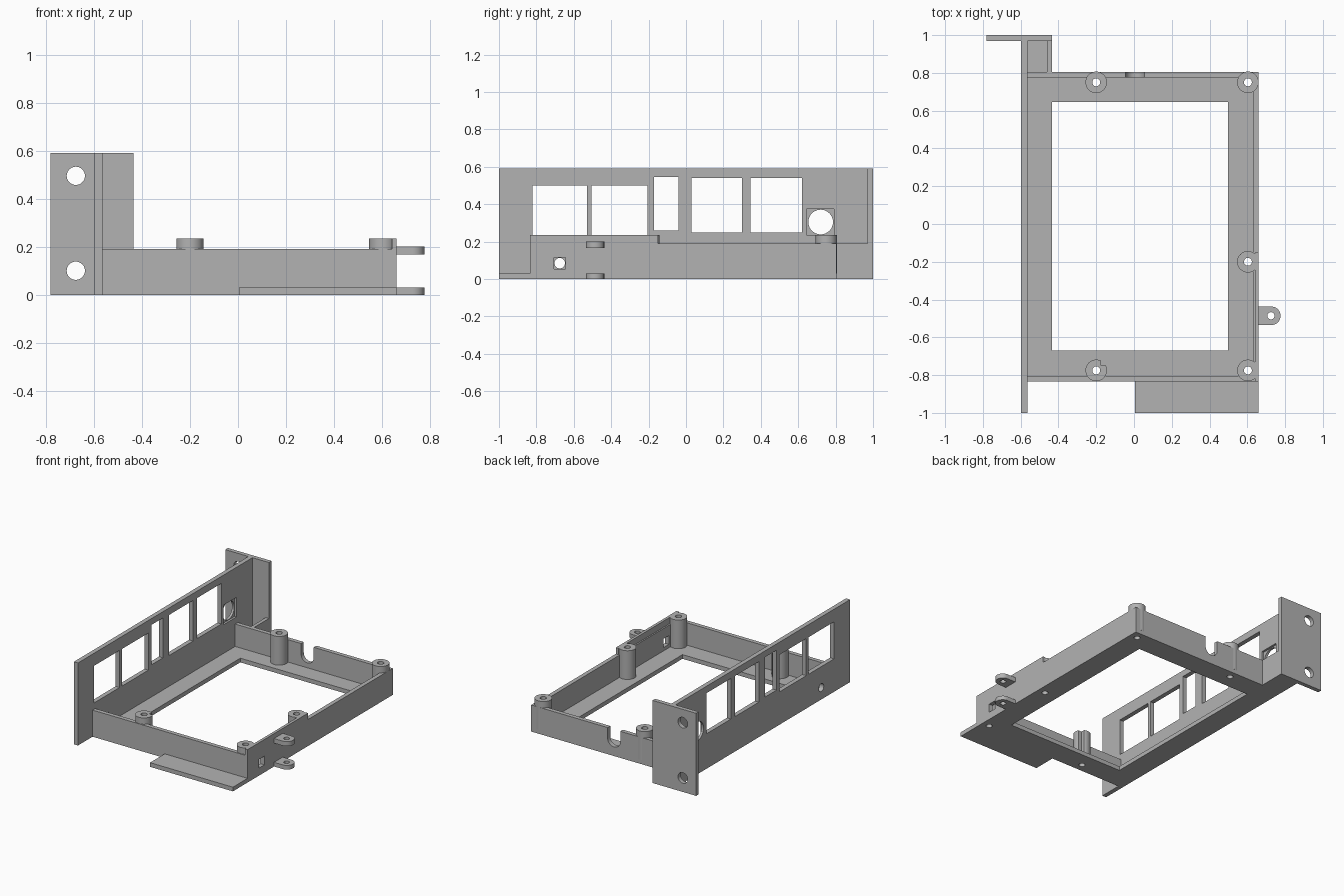
import bpy, math
from mathutils import Matrix

cube = bpy.data.objects.get("Cube")
if cube:
    bpy.data.objects.remove(cube, do_unlink=True)

grey = bpy.data.materials.new("light grey")
grey.use_nodes = True
COLOUR = (0.45, 0.45, 0.45, 1)
grey.diffuse_color = COLOUR
grey.node_tree.nodes["Principled BSDF"].inputs["Base Color"].default_value = COLOUR


def activate(ob):
    bpy.ops.object.select_all(action='DESELECT')
    ob.select_set(True)
    bpy.context.view_layer.objects.active = ob


def box(name, x, y, z):
    """Box from three (low, high) ranges."""
    bpy.ops.mesh.primitive_cube_add(size=1)
    ob = bpy.context.object
    ob.name = name
    size = Matrix.Diagonal([r[1] - r[0] for r in (x, y, z)] + [1])
    ob.data.transform(Matrix.Translation([sum(r) / 2 for r in (x, y, z)]) @ size)
    ob.data.materials.append(grey)
    return ob


def cyl(name, centre, radius, depth, axis='Z'):
    """Cylinder centred on a point, along one axis."""
    bpy.ops.mesh.primitive_cylinder_add(vertices=40, radius=radius, depth=depth)
    ob = bpy.context.object
    ob.name = name
    turn = {'X': Matrix.Rotation(math.pi / 2, 4, 'Y'),
            'Y': Matrix.Rotation(math.pi / 2, 4, 'X'),
            'Z': Matrix.Identity(4)}[axis]
    ob.data.transform(Matrix.Translation(centre) @ turn)
    ob.data.materials.append(grey)
    return ob


def combine(ob, tools, operation='DIFFERENCE'):
    """Cut or merge tools into a part, then discard the tools."""
    for tool in tools:
        activate(ob)
        mod = ob.modifiers.new("combine", 'BOOLEAN')
        mod.operation = operation
        mod.solver = 'EXACT'
        mod.object = tool
        bpy.ops.object.modifier_apply(modifier=mod.name)
        bpy.data.objects.remove(tool, do_unlink=True)
    return ob


def smooth(ob):
    activate(ob)
    bpy.ops.object.shade_smooth_by_angle(angle=math.radians(30))


T = 0.03                      # sheet thickness
WALL = 0.19                   # wall height
POST_TOP = 0.235
XL, XR = -0.565, 0.66         # frame extents
YF, YB = -0.835, 0.805
POSTS = [(-0.2, 0.75), (-0.2, -0.775), (0.603, 0.75), (0.603, -0.2), (0.603, -0.775)]

# Side panel with its windows, round ports and recessed port seat
panel = box("side_panel", (-0.597, XL), (-1, 0.97), (0, 0.59))
windows = [(-0.82, -0.53, 0.235, 0.50), (-0.505, -0.205, 0.235, 0.50),
           (-0.17, -0.04, 0.26, 0.545), (0.03, 0.30, 0.25, 0.54),
           (0.345, 0.62, 0.25, 0.54)]
cuts = [box("cutter", (-0.7, -0.5), w[:2], w[2:]) for w in windows]
cuts.append(box("cutter", (-0.58, -0.5), (0.645, 0.79), (0.235, 0.375)))
cuts.append(cyl("cutter", (-0.58, 0.72, 0.305), 0.066, 0.2, 'X'))
cuts.append(cyl("cutter", (-0.58, -0.675, 0.085), 0.028, 0.2, 'X'))
smooth(combine(panel, cuts))

# Mounting plate at the back end of the panel
plate = box("mounting_plate", (-0.78, -0.435), (0.97, 1), (0, 0.59))
smooth(combine(plate, [cyl("cutter", (-0.675, 0.985, z), 0.038, 0.2, 'Y') for z in (0.1, 0.495)]))

# Short wall and floor joining the plate to the frame
box("plate_brace_wall", (-0.46, -0.435), (YB, 0.97), (0, WALL))
box("plate_brace_floor", (XL, -0.46), (YB, 0.97), (0, T))

# Open floor with screw holes below the posts
floor = box("floor_frame", (XL, XR - T), (YF + T, YB - T), (0, T))
cuts = [box("cutter", (-0.435, 0.497), (-0.67, 0.647), (-0.1, 0.1))]
cuts += [cyl("cutter", (x, y, 0), 0.021, 0.2) for x, y in POSTS]
combine(floor, cuts)

# Frame walls
box("front_wall", (XL, XR), (YF, YF + T), (0, WALL))

back = box("back_wall", (XL, XR), (YB - T, YB), (0, WALL))
smooth(combine(back, [cyl("cutter", (0.006, 0.79, 0.115), 0.05, 0.2, 'Y'),
                      box("cutter", (-0.044, 0.056), (0.7, 0.9), (0.115, 0.3))]))

outer = box("outer_wall", (XR - T, XR), (YF + T, YB - T), (0, WALL))
combine(outer, [box("cutter", (0.5, 0.8), (-0.706, -0.644), (0.054, 0.116))])
box("outer_wall_raised_edge", (XR - 0.02, XR), (YF, -0.15), (WALL, POST_TOP))

# Hollow screw posts
for i, (x, y) in enumerate(POSTS):
    post = cyl("screw_post_%d" % (i + 1), (x, y, (T + POST_TOP) / 2), 0.057, POST_TOP - T)
    cuts = [cyl("cutter", (x, y, 0.1), 0.021, 0.5)]
    if i == 1:
        cuts.append(box("cutter", (x + 0.025, x + 0.1), (y + 0.025, y + 0.1), (T, 0.3)))
    smooth(combine(post, cuts))

# Rounded lugs on the outer wall
for name, z in (("lower_lug", (0, T)), ("upper_lug", (0.167, 0.2))):
    mid = sum(z) / 2
    lug = box(name, (XR, 0.727), (-0.535, -0.437), z)
    combine(lug, [cyl("tool", (0.727, -0.486, mid), 0.049, z[1] - z[0])], 'UNION')
    smooth(combine(lug, [cyl("cutter", (0.725, -0.486, mid), 0.019, 0.1)]))

# Flat tab in front of the frame
box("front_tab", (0.005, XR), (-1, YF), (0, T))
